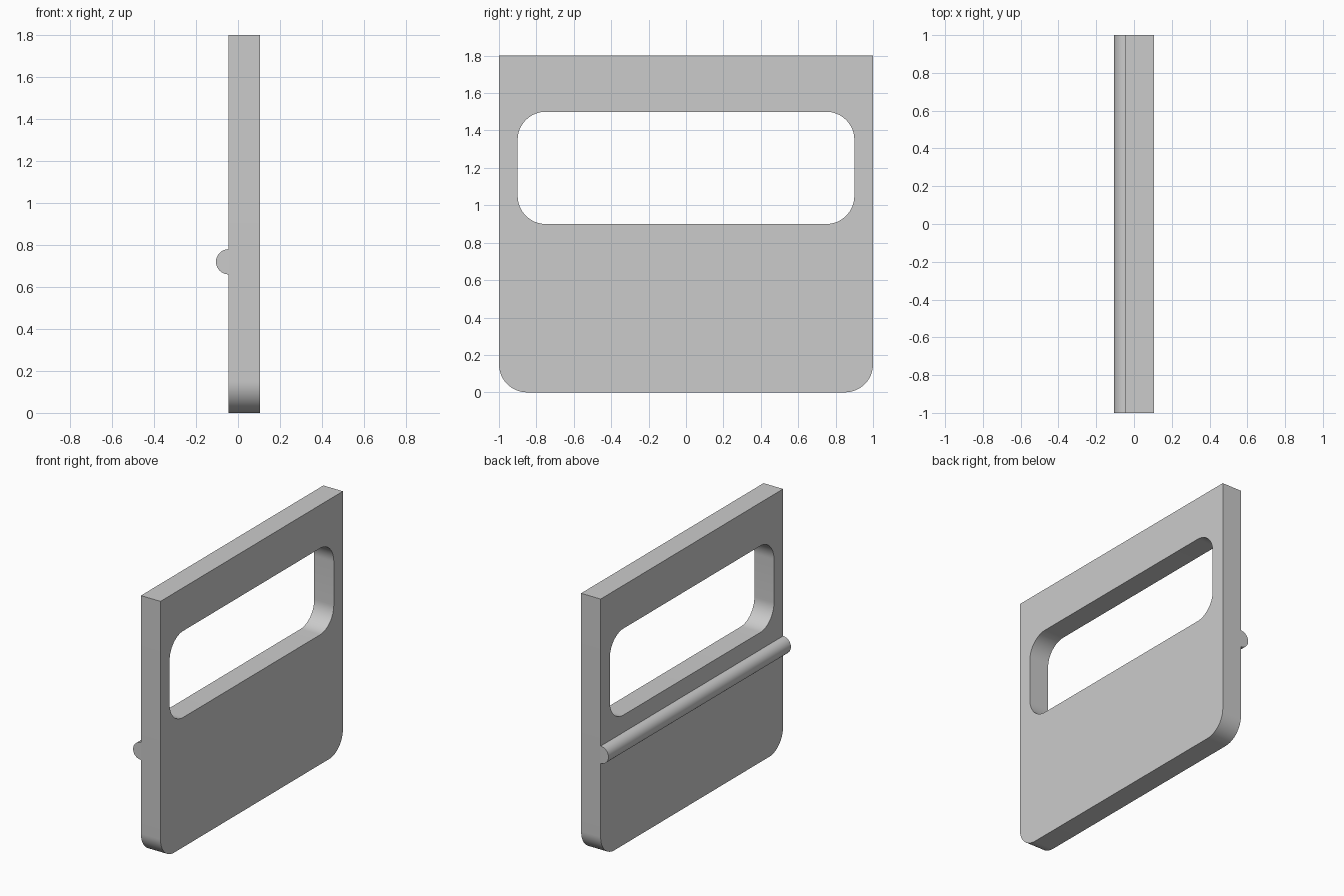
import bpy, bmesh, math

cube = bpy.data.objects.get("Cube")
if cube:
    bpy.data.objects.remove(cube, do_unlink=True)

grey = bpy.data.materials.new("light_grey")
grey.use_nodes = True
grey.diffuse_color = (0.6, 0.6, 0.6, 1)
grey.node_tree.nodes["Principled BSDF"].inputs["Base Color"].default_value = (0.6, 0.6, 0.6, 1)


def arc(cy, cz, r, start, sweep, steps=16):
    """Points of an arc in the y-z plane, angles in degrees."""
    angles = [math.radians(start + sweep * i / steps) for i in range(steps + 1)]
    return [(cy + r * math.cos(a), cz + r * math.sin(a)) for a in angles]


def rounded_rect(y, z0, z1, r):
    corners = [(y - r, z1 - r), (r - y, z1 - r), (r - y, z0 + r), (y - r, z0 + r)]
    return [p for i, (cy, cz) in enumerate(corners) for p in arc(cy, cz, r, 90 * i, 90)]


def prism(name, points, depth):
    """Extrude a closed outline of 3D points along a vector."""
    bm = bmesh.new()
    face = bm.faces.new([bm.verts.new(p) for p in points])
    ext = bmesh.ops.extrude_face_region(bm, geom=[face], use_keep_orig=True)
    bmesh.ops.translate(bm, vec=depth, verts=[v for v in ext["geom"] if isinstance(v, bmesh.types.BMVert)])
    bmesh.ops.recalc_face_normals(bm, faces=bm.faces)
    mesh = bpy.data.meshes.new(name)
    bm.to_mesh(mesh)
    bm.free()
    mesh.materials.append(grey)
    obj = bpy.data.objects.new(name, mesh)
    bpy.context.collection.objects.link(obj)
    return obj


def smooth(obj):
    bpy.ops.object.select_all(action="DESELECT")
    obj.select_set(True)
    bpy.context.view_layer.objects.active = obj
    bpy.ops.object.shade_smooth_by_angle(angle=math.radians(30))


# Panel with square top and rounded bottom corners
BACK, THICK = -0.045, 0.15
outline = [(1, 1.8), (-1, 1.8)] + arc(-0.85, 0.15, 0.15, 180, 90) + arc(0.85, 0.15, 0.15, 270, 90)
panel = prism("door_panel", [(BACK, y, z) for y, z in outline], (THICK, 0, 0))

# Window opening
hole = rounded_rect(0.9, 0.9, 1.5, 0.15)
cutter = prism("window_cutter", [(BACK - 0.1, y, z) for y, z in hole], (THICK + 0.2, 0, 0))
cut = panel.modifiers.new("window", "BOOLEAN")
cut.operation = "DIFFERENCE"
cut.solver = "EXACT"
cut.object = cutter
bpy.context.view_layer.objects.active = panel
bpy.ops.object.modifier_apply(modifier=cut.name)
bpy.data.objects.remove(cutter, do_unlink=True)
smooth(panel)

# Half-round trim rail across the full width
half = arc(BACK, 0.72, 0.06, 90, 180, 24)
rail = prism("trim_rail", [(x, -1, z) for x, z in half], (0, 2, 0))
smooth(rail)
